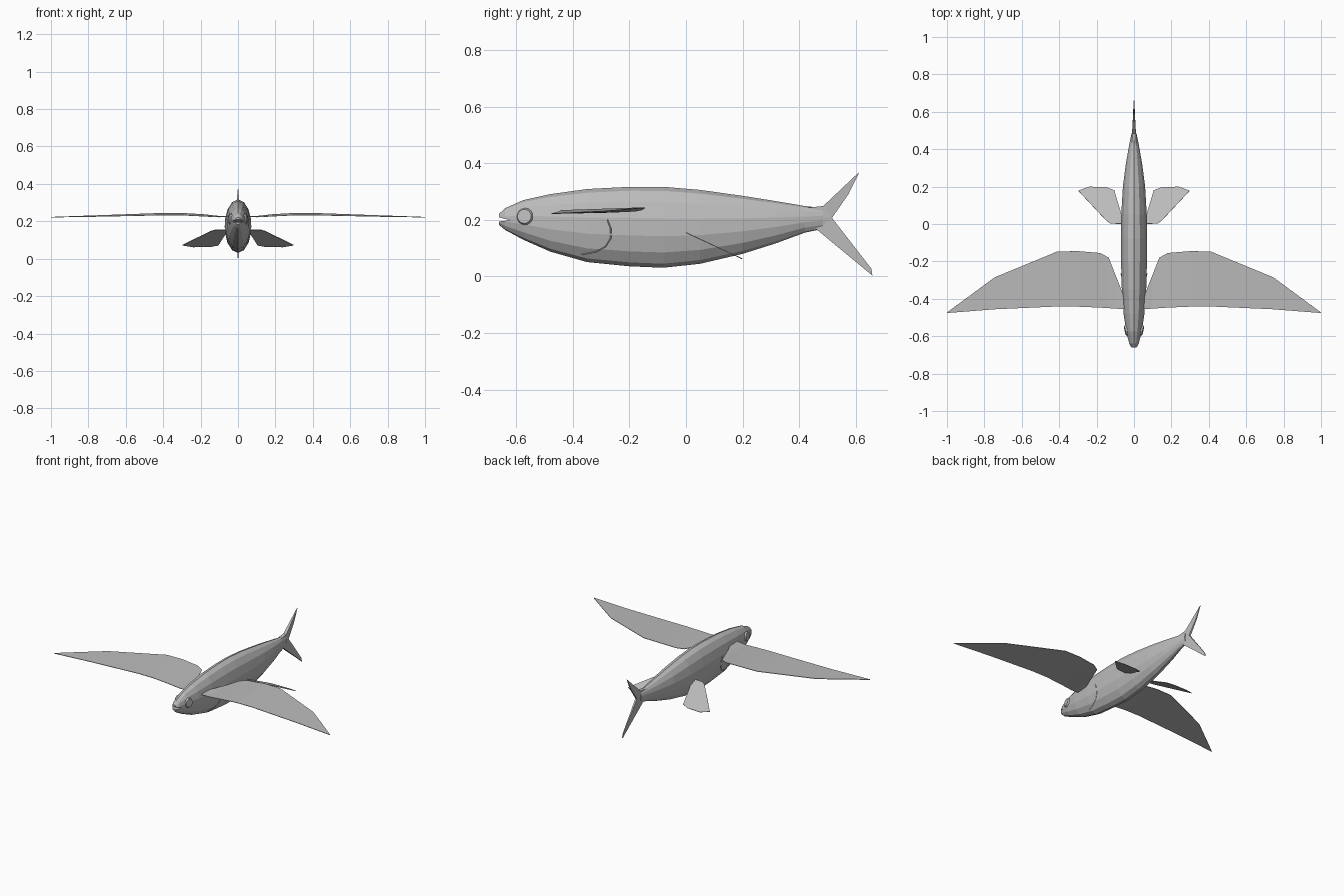
import bpy, bmesh, math
from mathutils import Matrix, Vector

cube = bpy.data.objects.get("Cube")
if cube:
    bpy.data.objects.remove(cube)

skin = bpy.data.materials.new("fish grey")
skin.use_nodes = True
GREY = (0.5, 0.5, 0.5, 1)
skin.diffuse_color = GREY
skin.node_tree.nodes["Principled BSDF"].inputs["Base Color"].default_value = GREY


def finish(name, bm, mirror=False, thick=0):
    bmesh.ops.recalc_face_normals(bm, faces=bm.faces)
    mesh = bpy.data.meshes.new(name)
    bm.to_mesh(mesh)
    bm.free()
    mesh.materials.append(skin)
    ob = bpy.data.objects.new(name, mesh)
    bpy.context.collection.objects.link(ob)
    if thick:
        mod = ob.modifiers.new("Thickness", 'SOLIDIFY')
        mod.thickness, mod.offset = thick, 0
    if mirror:
        mod = ob.modifiers.new("Mirror", 'MIRROR')
        mod.use_mirror_merge = False
    return ob


# Body stations: y, top z, bottom z, half width
STATIONS = [
    (-0.66, 0.222, 0.182, 0.014), (-0.64, 0.241, 0.165, 0.026),
    (-0.575, 0.270, 0.130, 0.043), (-0.48, 0.291, 0.088, 0.057),
    (-0.35, 0.309, 0.051, 0.067), (-0.2, 0.317, 0.036, 0.071),
    (-0.08, 0.317, 0.031, 0.072), (0.05, 0.306, 0.045, 0.070),
    (0.2, 0.285, 0.080, 0.061), (0.32, 0.266, 0.118, 0.045),
    (0.42, 0.249, 0.155, 0.027), (0.485, 0.242, 0.168, 0.014)]
SIDES = 14


def half_width(y, z):
    """Half width of the body at a given length and height."""
    for a, b in zip(STATIONS, STATIONS[1:]):
        if a[0] <= y <= b[0]:
            t = (y - a[0]) / (b[0] - a[0])
            top, bot, w = (a[i] + t * (b[i] - a[i]) for i in (1, 2, 3))
            u = (z - (top + bot) / 2) / ((top - bot) / 2)
            return w * math.sqrt(max(0, 1 - u * u))
    return 0


bm = bmesh.new()
rings = []
for y, top, bot, w in STATIONS:
    ring = []
    for i in range(SIDES):
        a = 2 * math.pi * i / SIDES
        ring.append(bm.verts.new((w * math.sin(a), y,
                                  (top + bot) / 2 + (top - bot) / 2 * math.cos(a))))
    rings.append(ring)
for r, s in zip(rings, rings[1:]):
    for i in range(SIDES):
        j = (i + 1) % SIDES
        bm.faces.new((r[i], r[j], s[j], s[i]))
bm.faces.new(rings[0])
bm.faces.new(rings[-1])
body = finish("body", bm)

# Mouth slit, cut with a wedge
bm = bmesh.new()
wedge = [(-0.68, 0.214), (-0.68, 0.192), (-0.622, 0.199)]
sides = [[bm.verts.new((x, y, z)) for y, z in wedge] for x in (-0.1, 0.1)]
for s in sides:
    bm.faces.new(s)
for i in range(3):
    j = (i + 1) % 3
    bm.faces.new((sides[0][i], sides[0][j], sides[1][j], sides[1][i]))
cutter = finish("mouth_cutter", bm)
cutter.hide_render = True
cutter.hide_viewport = True
cut = body.modifiers.new("Mouth", 'BOOLEAN')
cut.operation, cut.object, cut.solver = 'DIFFERENCE', cutter, 'EXACT'

# Eyes: shallow bevelled discs
bm = bmesh.new()
axis = Vector((1, -0.22, 0.1)).normalized()
place = Matrix.Translation((half_width(-0.57, 0.212) - 0.001, -0.57, 0.212))
bmesh.ops.create_cone(bm, cap_ends=True, segments=16, radius1=0.031, radius2=0.025,
                      depth=0.012, matrix=place @ axis.to_track_quat('Z', 'Y').to_matrix().to_4x4())
finish("eyes", bm, mirror=True)

# Gill edges: fine ridges lying on the flanks
for side, label in ((1, "left"), (-1, "right")):
    curve = bpy.data.curves.new(label + "_gill_edge", 'CURVE')
    curve.dimensions = '3D'
    curve.bevel_depth, curve.bevel_resolution = 0.002, 0
    pts = [(-0.278, 0.2), (-0.266, 0.17), (-0.266, 0.135), (-0.285, 0.105),
           (-0.32, 0.087), (-0.37, 0.077)]
    spline = curve.splines.new('POLY')
    spline.points.add(len(pts) - 1)
    for p, (y, z) in zip(spline.points, pts):
        p.co = (side * half_width(y, z), y, z, 1)
    curve.materials.append(skin)
    bpy.context.collection.objects.link(bpy.data.objects.new(label + "_gill_edge", curve))

# Wing-like pectoral fins: x, leading y, trailing y, leading z, trailing z
bm = bmesh.new()
WING = [(0.045, -0.455, -0.41, 0.227, 0.228), (0.068, -0.455, -0.35, 0.225, 0.228),
        (0.1, -0.452, -0.27, 0.223, 0.227), (0.135, -0.45, -0.18, 0.224, 0.231),
        (0.18, -0.447, -0.155, 0.227, 0.236), (0.3, -0.442, -0.145, 0.233, 0.243),
        (0.41, -0.441, -0.147, 0.233, 0.243), (0.745, -0.456, -0.285, 0.226, 0.231),
        (1.0, -0.476, -0.473, 0.222, 0.222)]
rows = [(bm.verts.new((x, ly, lz)), bm.verts.new((x, ty, tz))) for x, ly, ty, lz, tz in WING]
for a, b in zip(rows, rows[1:]):
    bm.faces.new((a[0], b[0], b[1], a[1]))
finish("pectoral_fins", bm, mirror=True, thick=0.003)

# Pelvic fins: flat blades sloping down toward the tail
bm = bmesh.new()
PELVIC = [(0.05, 0.0), (0.125, 0.003), (0.148, 0.018), (0.298, 0.178), (0.24, 0.199),
          (0.15, 0.197), (0.105, 0.18), (0.082, 0.1), (0.06, 0.03)]
bm.faces.new([bm.verts.new((x, y, 0.155 - 0.465 * y)) for x, y in PELVIC])
finish("pelvic_fins", bm, mirror=True, thick=0.003)

# Forked tail fin: y, z, half thickness
bm = bmesh.new()
TAIL = [(0.43, 0.243, 0.012), (0.485, 0.249, 0.011), (0.613, 0.37, 0.002),
        (0.575, 0.292, 0.004), (0.516, 0.207, 0.006), (0.655, 0.028, 0.002),
        (0.659, 0.003, 0.002), (0.463, 0.165, 0.011), (0.44, 0.205, 0.016)]
left, right = ([bm.verts.new((s * t, y, z)) for y, z, t in TAIL] for s in (1, -1))
for v in (left, right):
    for f in ((0, 1, 4, 8), (1, 2, 3, 4), (8, 4, 7), (4, 5, 6, 7)):
        bm.faces.new([v[i] for i in f])
for i in range(len(TAIL)):
    j = (i + 1) % len(TAIL)
    bm.faces.new((left[i], left[j], right[j], right[i]))
finish("tail_fin", bm)
